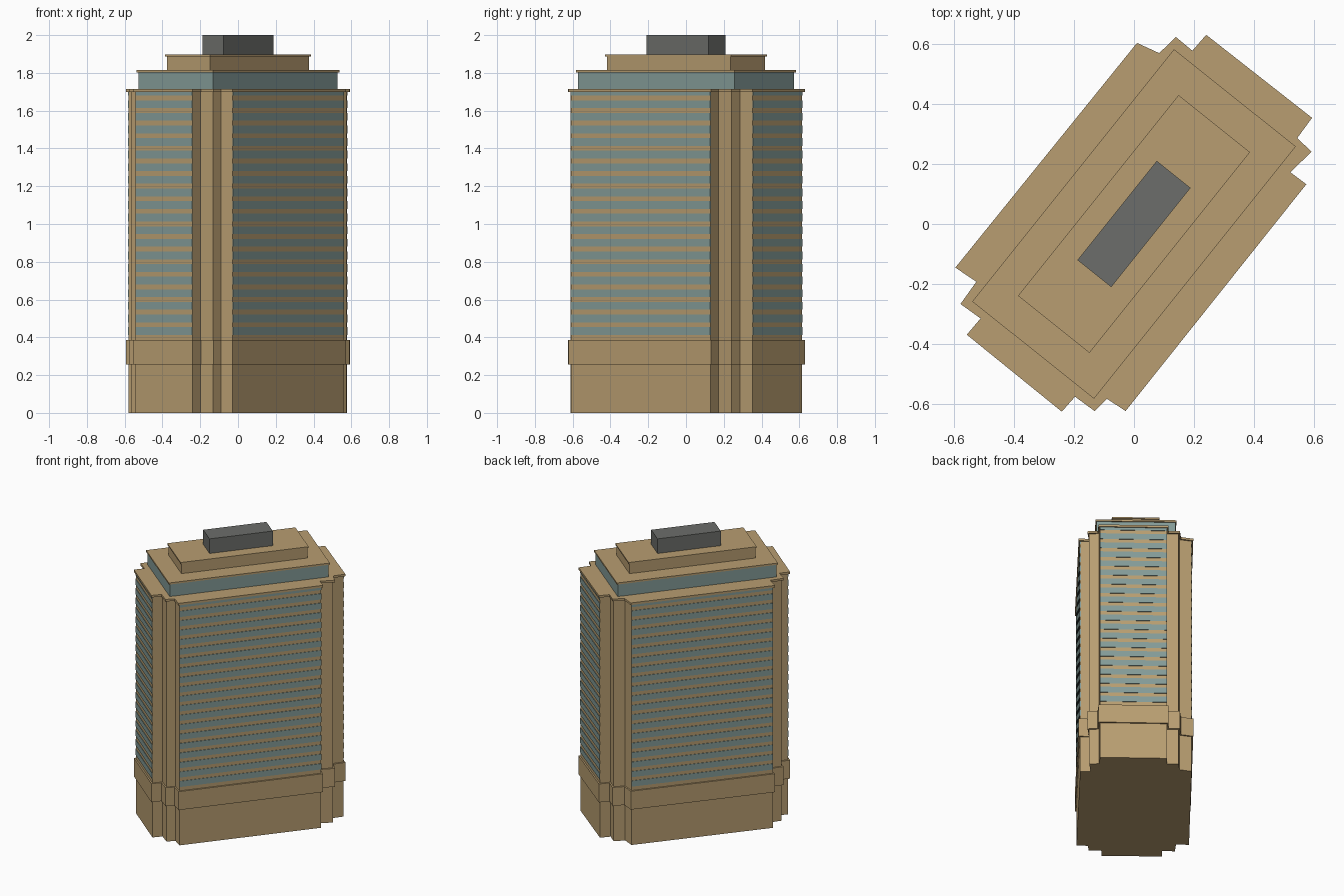
import bpy, bmesh, math
from mathutils import Vector, Matrix

if "Cube" in bpy.data.objects:
    bpy.data.objects.remove(bpy.data.objects["Cube"])

ANGLE = math.radians(51.35)
ROT = Matrix.Rotation(ANGLE, 4, 'Z')


def material(name, rgb):
    m = bpy.data.materials.new(name)
    m.diffuse_color = (*rgb, 1)
    m.use_nodes = True
    m.node_tree.nodes["Principled BSDF"].inputs["Base Color"].default_value = m.diffuse_color
    return m


stone = material("tan_stone", (0.48, 0.34, 0.165))
glass = material("blue_grey_glass", (0.23, 0.33, 0.315))
metal = material("dark_grey", (0.15, 0.155, 0.145))


def finish(name, bm, mat):
    bmesh.ops.recalc_face_normals(bm, faces=bm.faces)
    me = bpy.data.meshes.new(name)
    bm.to_mesh(me)
    bm.free()
    me.materials.append(mat)
    ob = bpy.data.objects.new(name, me)
    bpy.context.collection.objects.link(ob)
    return ob


def add_prism(bm, pts, z0, z1):
    face = bm.faces.new([bm.verts.new((p[0], p[1], z0)) for p in pts])
    ext = bmesh.ops.extrude_face_region(bm, geom=[face])
    for v in ext["geom"]:
        if isinstance(v, bmesh.types.BMVert):
            v.co.z = z1


def prism(name, pts, z0, z1, mat):
    bm = bmesh.new()
    add_prism(bm, pts, z0, z1)
    return finish(name, bm, mat)


def rect(a, b):
    # rectangle in the tower's turned frame
    return [(ROT @ Vector((x, y, 0))).xy for x, y in
            ((-a, -b), (a, -b), (a, b), (-a, b))]


def inset(pts, d):
    # mitred inward offset of a counter-clockwise outline
    out = []
    for i, p in enumerate(pts):
        e0 = (p - pts[i - 1]).normalized()
        e1 = (pts[(i + 1) % len(pts)] - p).normalized()
        n0, n1 = Vector((-e0.y, e0.x)), Vector((-e1.y, e1.x))
        out.append(p + (n0 + n1) * d / (1 + n0.dot(n1)))
    return out


# Stepped-corner outline, read off the plan (counter-clockwise)
outline = [Vector(p) for p in (
    (-0.028, -0.622), (0.573, 0.132), (0.520, 0.172), (0.590, 0.240),
    (0.543, 0.286), (0.592, 0.353), (0.240, 0.629), (0.194, 0.576),
    (0.139, 0.622), (0.084, 0.568), (0.010, 0.602), (-0.594, -0.145),
    (-0.524, -0.192), (-0.577, -0.266), (-0.510, -0.314), (-0.556, -0.368),
    (-0.240, -0.624), (-0.196, -0.574), (-0.131, -0.622), (-0.090, -0.581))]
walls = inset(outline, 0.010)

# Main shaft, podium band and cornice
prism("tower_shaft", walls, 0, 1.70, stone)
prism("podium_band", outline, 0.255, 0.385, stone)
prism("cornice", outline, 1.70, 1.715, stone)

# Ribbon windows on the four broad faces
bm = bmesh.new()
PITCH = 0.0667
for i in (0, 5, 10, 15):
    p, q = walls[i], walls[i + 1]
    e = (q - p).normalized()
    n = Vector((e.y, -e.x))
    strip = [p - n * 0.004, q - n * 0.004, q + n * 0.003, p + n * 0.003]
    for k in range(20):
        z0 = 0.4 + PITCH * k + 0.013
        add_prism(bm, strip, z0, min(z0 + 0.041, 1.70))
finish("ribbon_windows", bm, glass)

# Stepped-back roof storeys
prism("setback_glass_storey", rect(0.529, 0.252), 1.715, 1.803, glass)
prism("setback_roof_slab", rect(0.537, 0.259), 1.803, 1.815, stone)
prism("penthouse", rect(0.420, 0.146), 1.815, 1.887, stone)
prism("penthouse_roof_slab", rect(0.427, 0.152), 1.887, 1.897, stone)
prism("rooftop_plant_box", rect(0.211, 0.072), 1.897, 2.0, metal)
